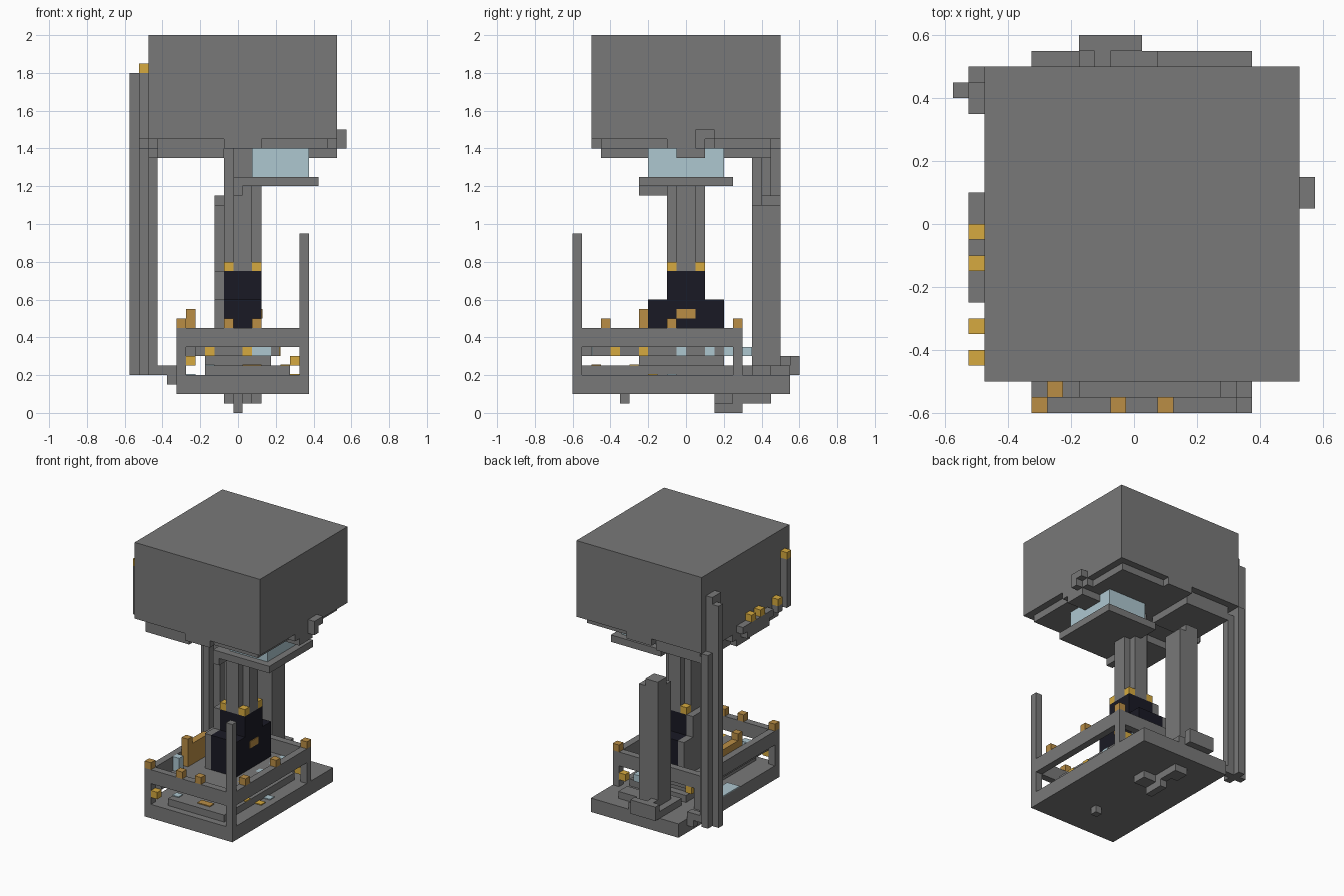
import bpy
import bmesh
from mathutils import Matrix, Vector

if "Cube" in bpy.data.objects:
    bpy.data.objects.remove(bpy.data.objects["Cube"])


def material(name, *rgb):
    mat = bpy.data.materials.new(name)
    mat.use_nodes = True
    mat.diffuse_color = (*rgb, 1)
    for node in mat.node_tree.nodes:
        if node.type == 'BSDF_PRINCIPLED':
            node.inputs["Base Color"].default_value = (*rgb, 1)
    return mat


grey = material("stone grey", .19, .19, .19)
gold = material("lamp gold", .67, .4, .05)
brown = material("wood brown", .49, .27, .06)
glass = material("pale glass", .42, .57, .63)
black = material("dark casing", .01, .01, .018)

# The column axis stands slightly to the left of centre; x is measured from it
AXIS = .025
CELL = .05


def box(name, mat, x, y, z):
    """A box filling the given x, y and z ranges."""
    low, high = (Vector(ends) for ends in zip(x, y, z))
    centre = (low + high) / 2 + Vector((AXIS, 0, 0))
    matrix = Matrix.Translation(centre) @ Matrix.Diagonal((high - low).to_4d())
    bm = bmesh.new()
    bmesh.ops.create_cube(bm, size=1, matrix=matrix)
    mesh = bpy.data.meshes.new(name)
    bm.to_mesh(mesh)
    bm.free()
    mesh.materials.append(mat)
    bpy.context.collection.objects.link(bpy.data.objects.new(name, mesh))


def cell(start):
    """The range of one small cube."""
    return (start, start + CELL)


def both(half):
    """A range mirrored about the axis."""
    return (-half, half)


def cube(name, mat, x, y, z):
    box(name, mat, cell(x), cell(y), cell(z))


def tile(name, mat, x, y, z):
    """A thin coloured plate lying at height z."""
    box(name, mat, x, y, (z, z + CELL / 8))


# Heights shared by several parts
floor, deck, rail, rail_top = .2, .35, .35, .45
ceiling = 1.45
plate = ceiling - CELL
machine_top = .75

# Upper block; below it a plate with inset corners and a cross reaching the edges
box("upper_block", grey, x=both(.5), y=both(.5), z=(ceiling, 2))
box("under_plate", grey, x=both(.45), y=both(.45), z=cell(plate))
box("under_cross_long", grey, x=both(.1), y=both(.5), z=cell(plate))
box("under_cross_wide", grey, x=both(.5), y=(-.1, .15), z=cell(plate))
box("front_lower_plate", grey, x=(-.45, -.1), y=(-.45, -.1), z=cell(plate - CELL))
box("back_lower_plate", grey, x=(-.45, -.1), y=(.1, .45), z=cell(plate - CELL))
box("left_lower_plate", grey, x=(.35, .5), y=(-.05, .1), z=cell(plate - CELL))
box("right_lower_plate", grey, x=(-.5, -.4), y=(-.05, .1), z=cell(plate - CELL))
box("bracket_top", grey, x=cell(.5), y=(.05, .15), z=cell(ceiling))
cube("bracket_foot", grey, x=.5, y=.05, z=plate)

# Trim and lamps on the right wall
wall = -.55
box("wall_ledge", grey, x=cell(wall), y=(-.25, .1), z=cell(ceiling))
box("wall_ledge_foot", grey, x=cell(wall), y=(-.2, .05), z=cell(plate))
cube("wall_lamp_seat", grey, x=wall, y=-.35, z=ceiling)
box("wall_post", grey, x=cell(wall), y=cell(-.45), z=(ceiling, 1.8))
cube("wall_post_lamp", gold, x=wall, y=-.45, z=1.8)
for y in (-.35, -.15, -.05):
    cube("wall_lamp", gold, x=wall, y=y, z=ceiling + CELL)

# Glass lantern on its tray
box("lantern_glass", glass, x=(.05, .35), y=both(.2), z=(1.25, plate))
box("lantern_tray", grey, x=(0, .4), y=both(.25), z=cell(1.2))
box("tray_arm", grey, x=cell(-.05), y=(-.25, -.1), z=(1.15, 1.25))

# Cross-shaped central column
box("column_wide", grey, x=both(.1), y=both(CELL), z=(machine_top, plate))
box("column_deep", grey, x=both(CELL), y=both(.1), z=(machine_top, plate))

# Dark machine at the foot of the column
for name, half, z_range in (("lower", .2, (deck, .6)), ("upper", .1, (.6, machine_top))):
    box("machine_" + name, black, x=both(.1), y=both(half), z=z_range)
    box("machine_back_" + name, grey, x=cell(-.15), y=both(half), z=z_range)
for corner_x in (-.1, CELL):
    for corner_y in (-.1, CELL):
        cube("machine_lamp", gold, x=corner_x, y=corner_y, z=machine_top)
box("machine_panel", brown, x=(.1, .105), y=both(CELL), z=cell(.5))

# Tall cross-shaped pole with its brace
box("pole_core", grey, x=cell(wall), y=(.35, .45), z=(floor, 1.85))
box("pole_back_strand", grey, x=cell(wall), y=cell(.45), z=(floor, ceiling))
box("pole_outer_strand", grey, x=cell(wall - CELL), y=cell(.4), z=(floor, 1.8))
box("pole_inner_strand", grey, x=cell(wall + CELL), y=cell(.4), z=(floor, plate))
box("pole_brace", grey, x=(-.45, -.35), y=cell(.4), z=cell(floor))
cube("brace_foot", grey, x=-.4, y=.4, z=floor - CELL)

# Back column and its stepped foot
box("back_column", grey, x=(-.15, 0), y=(.35, .5), z=(floor, 1.1))
box("back_column_cap", grey, x=(-.15, -CELL), y=(.4, .5), z=cell(1.1))
box("column_foot", grey, x=(-.2, CELL), y=(.3, .55), z=cell(floor))
box("foot_step", grey, x=cell(-.15), y=(.45, .55), z=(floor, .3))
box("foot_lip", grey, x=(-.2, 0), y=cell(.55), z=(floor, .3))
box("foot_ledge", grey, x=(CELL, .2), y=(.35, .45), z=cell(floor))

# Base, plinth and deck
box("base", grey, x=both(.35), y=(-.6, .55), z=(.1, floor))
box("plinth", grey, x=(-.2, .25), y=(-.55, .25), z=cell(floor))
box("plinth_step", grey, x=(-.2, .15), y=(-.25, .2), z=cell(floor + CELL))
box("deck", grey, x=(-.3, .195), y=(-.495, .25), z=(.3, deck))
box("deck_lip", grey, x=cell(-.3), y=(-.55, -.45), z=(.3, deck))

# Railing ring, corner posts and mast
for y in (-.6, .25):
    box("cross_rail", grey, x=both(.35), y=cell(y), z=(rail, rail_top))
for x in (-.35, .3):
    box("side_rail", grey, x=cell(x), y=(-.55, .25), z=(rail, rail_top))
    for y in (-.6, .25):
        box("corner_post", grey, x=cell(x), y=cell(y), z=(floor, rail))
box("mast", grey, x=cell(.3), y=cell(-.6), z=(rail_top, .95))

# Lamps along the railing
for x in (-.35, -.1, CELL):
    cube("front_rail_lamp", brown, x=x, y=-.6, z=rail_top)
for y in (-.45, -.1, .25):
    cube("side_rail_lamp", brown, x=.3, y=y, z=rail_top)

# Bench and small pieces on the deck
box("bench", brown, x=cell(-.3), y=(-.25, 0), z=(deck, .5))
cube("bench_end", brown, x=-.3, y=-.25, z=.5)
cube("deck_stool", brown, x=-.3, y=-.55, z=deck)
box("deck_jar", glass, x=cell(-.3), y=cell(-.35), z=(deck, rail_top))

# Lamps beside the corner posts
cube("front_post_lamp", gold, x=-.3, y=-.6, z=.25)
cube("back_post_lamp", gold, x=.25, y=.25, z=.25)
cube("back_deck_lamp", gold, x=-.28, y=.25, z=.3)

# Lamps and glass let into the deck edges
for x in (-.2, 0):
    cube("deck_front_lamp", gold, x=x, y=-.5, z=.3)
box("deck_front_glass", glass, x=(CELL, .15), y=cell(-.5), z=(.3, deck))
for y in (-.4, -.25):
    cube("deck_side_lamp", gold, x=.15, y=y, z=.3)
for y in (-.05, .1, .2):
    cube("deck_side_glass", glass, x=.15, y=y, z=.3)
cube("back_glass", glass, x=.1, y=.3, z=.3)

# Coloured tiles on the plinth and the base
tile("plinth_glass_tile", glass, x=cell(-.2), y=cell(-.5), z=.25)
tile("plinth_wood_tile", brown, x=(0, .1), y=cell(-.5), z=.25)
tile("plinth_lamp_tile", gold, x=cell(.2), y=cell(-.3), z=.25)
tile("base_lamp_tile", gold, x=cell(.25), y=cell(-.2), z=floor)
tile("base_glass_tile", glass, x=cell(.25), y=cell(-.1), z=floor)
tile("side_glass_tile", glass, x=(-.35, -.25), y=(-.15, CELL), z=floor)

# Pieces under the base
box("underside_bar", grey, x=cell(-.05), y=(.15, .45), z=cell(CELL))
box("underside_left_hook", grey, x=(0, .1), y=(.15, .25), z=cell(CELL))
box("underside_right_hook", grey, x=cell(-.1), y=(.35, .45), z=cell(CELL))
box("underside_foot", grey, x=cell(-.05), y=(.15, .3), z=cell(0))
cube("front_foot", grey, x=0, y=-.35, z=CELL)
